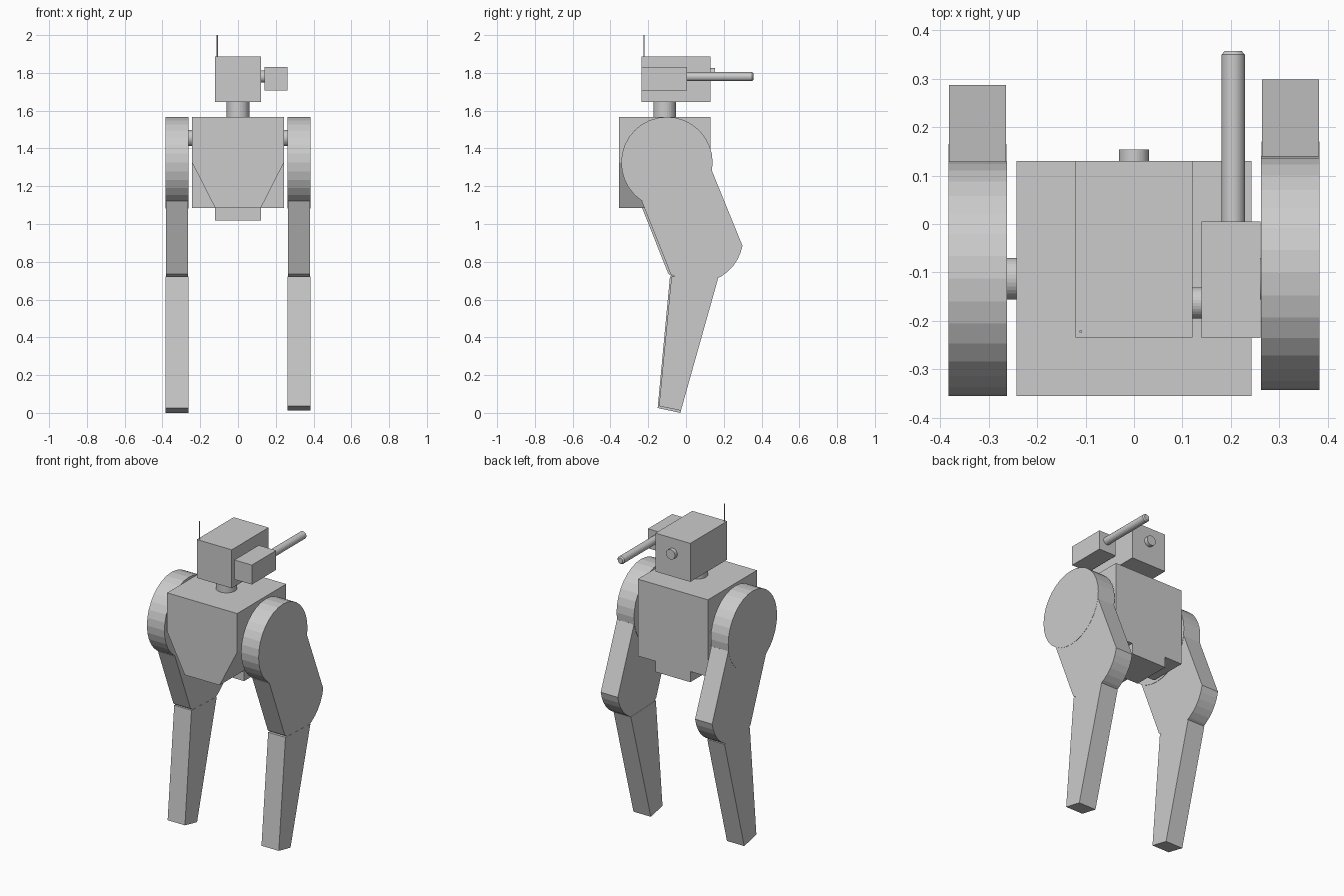
import bpy, bmesh, math
from mathutils import Vector

if "Cube" in bpy.data.objects:
    bpy.data.objects.remove(bpy.data.objects["Cube"])


def finish(name, bm):
    bmesh.ops.recalc_face_normals(bm, faces=bm.faces)
    mesh = bpy.data.meshes.new(name)
    bm.to_mesh(mesh)
    bm.free()
    obj = bpy.data.objects.new(name, mesh)
    bpy.context.collection.objects.link(obj)
    return obj


def prism(name, points, direction):
    """Extrude a flat 3D outline along a direction."""
    bm = bmesh.new()
    face = bm.faces.new([bm.verts.new(p) for p in points])
    res = bmesh.ops.extrude_face_region(bm, geom=[face], use_keep_orig=True)
    moved = [g for g in res["geom"] if isinstance(g, bmesh.types.BMVert)]
    bmesh.ops.translate(bm, verts=moved, vec=direction)
    return finish(name, bm)


def box(name, x, y, z):
    return prism(name, [(x[0], y[0], z[0]), (x[1], y[0], z[0]),
                        (x[1], y[1], z[0]), (x[0], y[1], z[0])], (0, 0, z[1] - z[0]))


def rod(name, start, end, r, r_end=None, sides=32):
    a, b = Vector(start), Vector(end)
    bm = bmesh.new()
    bmesh.ops.create_cone(bm, cap_ends=True, segments=sides, radius1=r,
                          radius2=r if r_end is None else r_end, depth=(b - a).length)
    rot = Vector((0, 0, 1)).rotation_difference(b - a).to_matrix()
    bmesh.ops.rotate(bm, verts=bm.verts, matrix=rot)
    bmesh.ops.translate(bm, verts=bm.verts, vec=(a + b) / 2)
    return finish(name, bm)


# Torso: full-width rear half, front half with clipped lower corners, tail block
box("torso_rear", (-0.243, 0.243), (-0.112, 0.13), (1.085, 1.567))
outline = [(-0.243, 1.567), (0.243, 1.567), (0.243, 1.325),
           (0.121, 1.085), (-0.121, 1.085), (-0.243, 1.325)]
prism("torso_front", [(x, -0.355, z) for x, z in outline], (0, 0.243, 0))
box("pelvis_block", (-0.121, 0.121), (-0.112, 0.13), (1.018, 1.085))

# Neck, head, lens and antenna
rod("neck", (0, -0.113, 1.56), (0, -0.113, 1.65), 0.06)
box("head", (-0.121, 0.121), (-0.235, 0.13), (1.647, 1.888))
rod("lens", (0, 0.12, 1.795), (0, 0.154, 1.795), 0.031)
rod("antenna", (-0.11, -0.222, 1.88), (-0.11, -0.222, 2.0), 0.003, sides=12)

# Side gun
rod("gun_mount", (0.115, -0.163, 1.78), (0.145, -0.163, 1.78), 0.032)
box("gun_housing", (0.14, 0.261), (-0.236, 0.005), (1.708, 1.83))
rod("gun_barrel", (0.205, 0.0, 1.78), (0.205, 0.35, 1.78), 0.024)
rod("gun_muzzle", (0.205, 0.35, 1.78), (0.205, 0.358, 1.78), 0.024, 0.017)

# Legs: axle, hip disc, thigh with rounded knee, tapered shin
arc = []
a0, a1 = math.radians(-10.5), math.radians(-126.5)
for i in range(13):
    a = a0 + (a1 - a0) * i / 12
    arc.append((0.062 + 0.241 * math.cos(a), 0.929 + 0.241 * math.sin(a)))
thigh = [(-0.235, 1.122), (0.138, 1.28)] + arc
shins = {"right": [(-0.077, 0.722), (0.17, 0.712), (-0.027, 0.012), (-0.143, 0.036)],
         "left": [(-0.085, 0.722), (0.165, 0.712), (-0.03, 0.0), (-0.15, 0.026)]}
for side, s, dy in (("right", 1, 0.0), ("left", -1, -0.012)):
    rod(side + "_axle", (s * 0.23, -0.113, 1.455), (s * 0.27, -0.113, 1.455), 0.043)
    rod(side + "_hip", (s * 0.262, -0.101 + dy, 1.325), (s * 0.383, -0.101 + dy, 1.325), 0.242)
    prism(side + "_thigh", [(s * 0.264, y + dy, z) for y, z in thigh], (s * 0.118, 0, 0))
    prism(side + "_shin", [(s * 0.263, y, z) for y, z in shins[side]], (s * 0.12, 0, 0))
